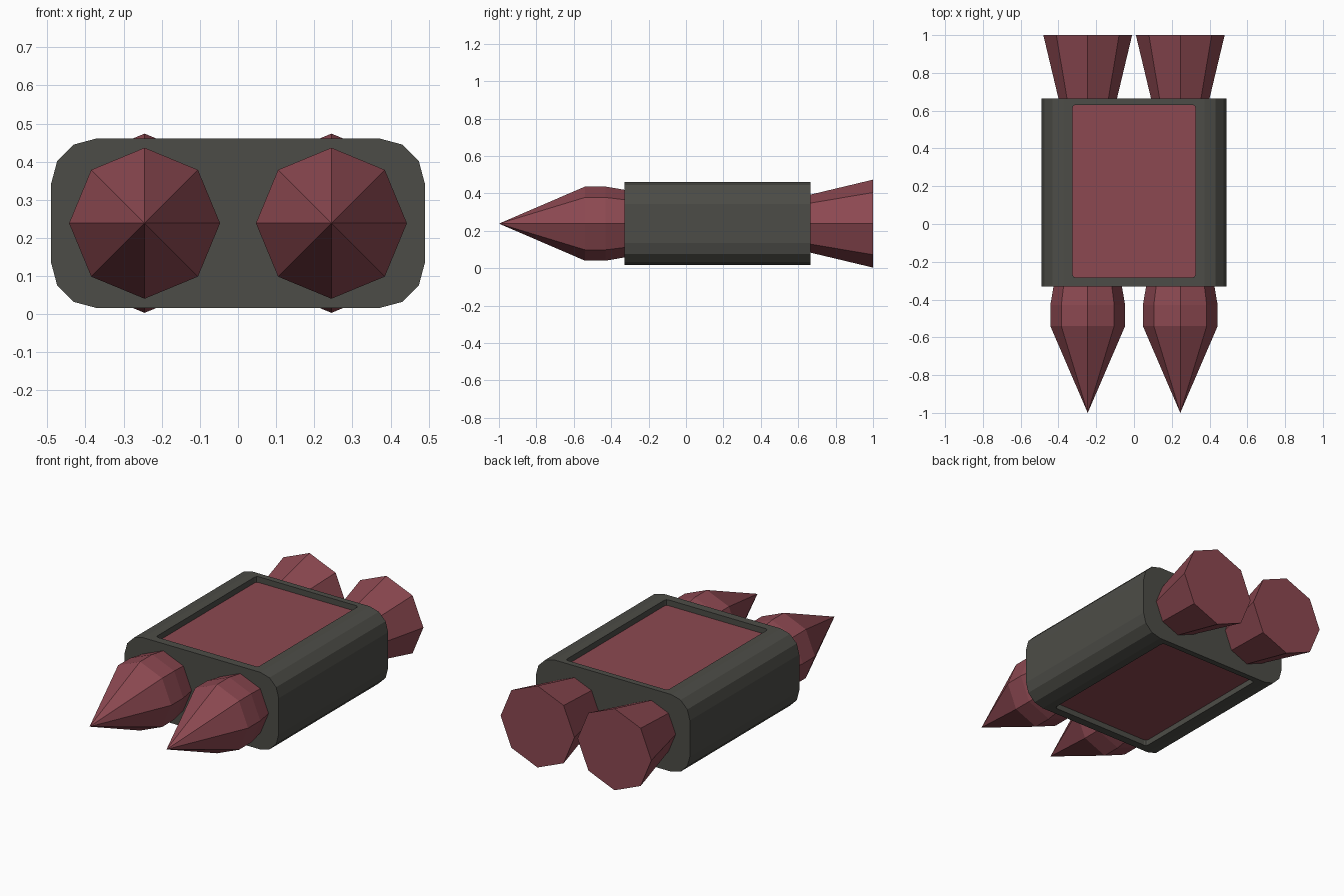
import bpy, bmesh, math

if "Cube" in bpy.data.objects:
    bpy.data.objects.remove(bpy.data.objects["Cube"])

ZC = 0.2385            # height of the centre line
Y0, Y1 = -0.33, 0.665  # front and back of the casing


def material(name, rgb):
    m = bpy.data.materials.new(name)
    m.diffuse_color = (*rgb, 1)
    m.use_nodes = True
    m.node_tree.nodes["Principled BSDF"].inputs["Base Color"].default_value = m.diffuse_color
    return m


GREY = material("dark_grey", (0.073, 0.073, 0.063))
RED = material("dull_red", (0.265, 0.066, 0.083))


def loft(name, rings, mat):
    """Join a list of equal-length rings; a one-point ring makes a tip. Ends are capped."""
    bm = bmesh.new()
    loops = [[bm.verts.new(p) for p in r] for r in rings]
    for a, b in zip(loops, loops[1:]):
        n = len(b)
        for i in range(n):
            j = (i + 1) % n
            bm.faces.new([a[0], b[j], b[i]] if len(a) == 1 else [a[i], a[j], b[j], b[i]])
    for end in (loops[0], loops[-1]):
        if len(end) > 2:
            bm.faces.new(end)
    bmesh.ops.recalc_face_normals(bm, faces=bm.faces)
    me = bpy.data.meshes.new(name)
    bm.to_mesh(me)
    bm.free()
    ob = bpy.data.objects.new(name, me)
    bpy.context.collection.objects.link(ob)
    me.materials.append(mat)
    return ob


def rounded_rect(hx, hy, r, seg):
    pts = []
    for k, (sx, sy) in enumerate([(1, 1), (-1, 1), (-1, -1), (1, -1)]):
        for i in range(seg + 1):
            a = math.pi / 2 * (k + i / seg)
            pts.append((sx * (hx - r) + r * math.cos(a), sy * (hy - r) + r * math.sin(a)))
    return pts


def slab(name, grow, half_h, mat):
    """Upright rounded slab with the outline of the window in the casing."""
    outline = rounded_rect(0.325 + grow, 0.457 + grow, 0.015, 2)
    return loft(name, [[(x, y + 0.174, ZC + z) for x, y in outline]
                       for z in (-half_h, half_h)], mat)


# Casing: rounded section with a window cut through top and bottom
section = rounded_rect(0.49, 0.222, 0.118, 3)
casing = loft("casing", [[(x, y, z + ZC) for x, z in section] for y in (Y0, Y1)], GREY)
cutter = slab("window_cutter", 0, 0.4, GREY)
cutter.hide_render = True
cutter.hide_viewport = True
cut = casing.modifiers.new("window", 'BOOLEAN')
cut.operation = 'DIFFERENCE'
cut.solver = 'EXACT'
cut.object = cutter

# Red core seen as a recessed panel above and below
slab("recessed_panel", 0.004, 0.189, RED)

# Two octagonal rockets: pointed nose, narrow waist, flared tail
PROFILE = [(-0.54, 0.198), (-0.43, 0.198), (-0.33, 0.181), (-0.2, 0.155),
           (0.665, 0.155), (1.0, 0.235)]
for side, x in (("left", -0.245), ("right", 0.245)):
    rings = [[(x, -1.0, ZC)]]
    for y, r in PROFILE:
        rings.append([(x + r * math.cos(i * math.pi / 4), y, ZC + r * math.sin(i * math.pi / 4))
                      for i in range(8)])
    loft(side + "_rocket", rings, RED)
